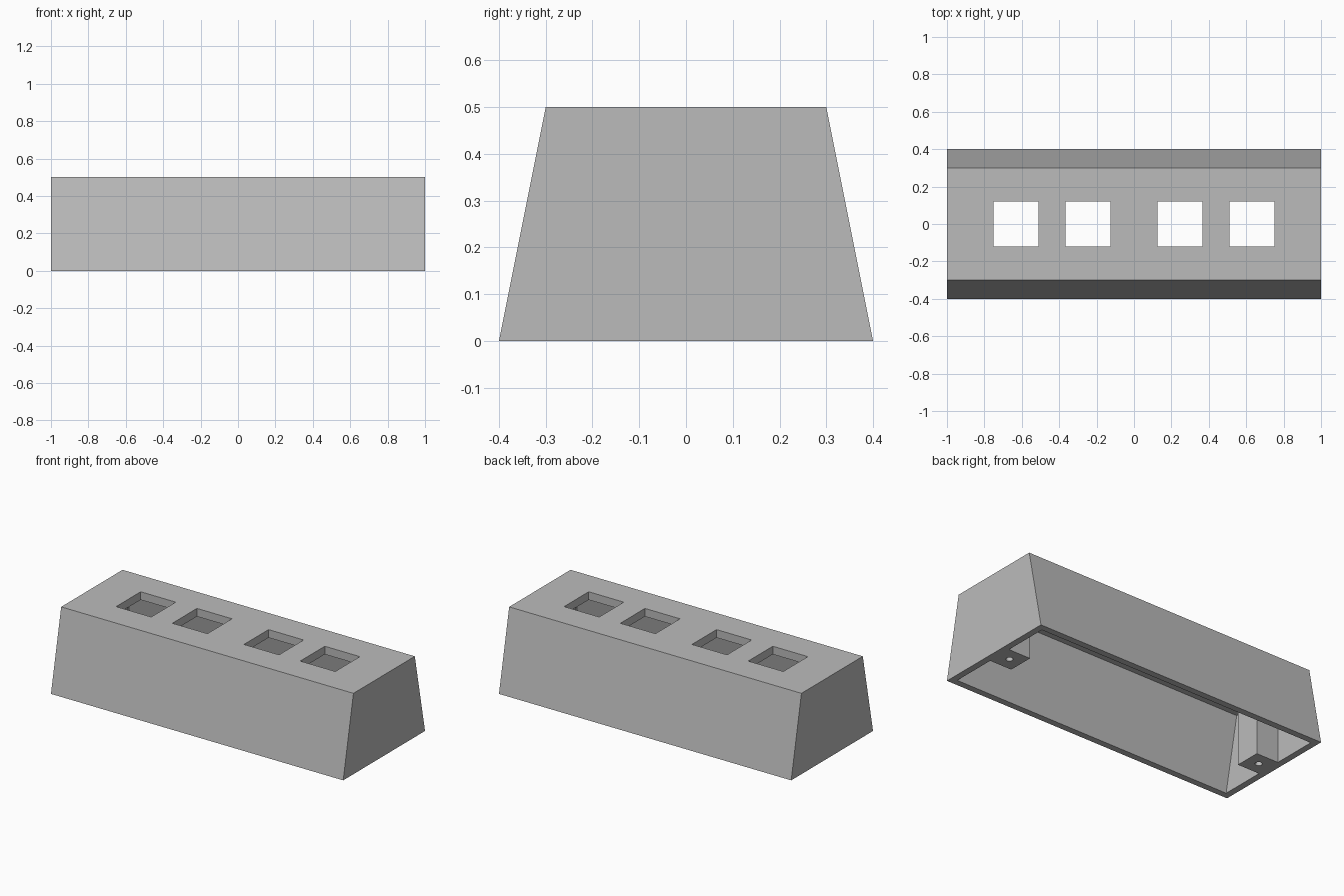
import bpy, bmesh

if "Cube" in bpy.data.objects:
    bpy.data.objects.remove(bpy.data.objects["Cube"])

grey = bpy.data.materials.new("plain grey")
grey.use_nodes = True
COLOUR = (0.5, 0.5, 0.5, 1)
grey.diffuse_color = COLOUR
grey.node_tree.nodes["Principled BSDF"].inputs["Base Color"].default_value = COLOUR


def finish(name, bm, helper=False):
    bmesh.ops.recalc_face_normals(bm, faces=bm.faces)
    mesh = bpy.data.meshes.new(name)
    bm.to_mesh(mesh)
    bm.free()
    mesh.materials.append(grey)
    obj = bpy.data.objects.new(name, mesh)
    bpy.context.collection.objects.link(obj)
    if helper:
        obj.hide_render = True
        obj.hide_viewport = True
        obj.display_type = 'WIRE'
    return obj


def prism(name, half_length, z0, y0, z1, y1, helper=False):
    """Trapezoid section swept along x."""
    bm = bmesh.new()
    section = [(-y0, z0), (y0, z0), (y1, z1), (-y1, z1)]
    face = bm.faces.new([bm.verts.new((-half_length, y, z)) for y, z in section])
    swept = bmesh.ops.extrude_face_region(bm, geom=[face])["geom"]
    verts = [v for v in swept if isinstance(v, bmesh.types.BMVert)]
    bmesh.ops.translate(bm, verts=verts, vec=(2 * half_length, 0, 0))
    return finish(name, bm, helper)


def box(name, centre, size, helper=False):
    bm = bmesh.new()
    bmesh.ops.create_cube(bm, size=1)
    bmesh.ops.scale(bm, vec=size, verts=bm.verts)
    bmesh.ops.translate(bm, vec=centre, verts=bm.verts)
    return finish(name, bm, helper)


def cut(target, cutter):
    mod = target.modifiers.new(cutter.name, 'BOOLEAN')
    mod.operation = 'DIFFERENCE'
    mod.solver = 'EXACT'
    mod.object = cutter


# Tapered housing, hollow and open underneath
WALL, CEILING = 0.04, 0.45
housing = prism("housing", 1, 0, 0.4, 0.5, 0.3)
cut(housing, prism("cavity_cutter", 1 - WALL, -0.1, 0.38, CEILING, 0.27, True))

# Four square openings in the top
for i, x in enumerate((-0.63, -0.245, 0.245, 0.63)):
    cut(housing, box(f"opening_cutter_{i + 1}", (x, 0, 0.5), (0.24, 0.24, 0.3), True))

# Screw posts against the end walls, with blind screw holes
for side, label in ((1, "left"), (-1, "right")):
    post = box(f"{label}_screw_post", (side * 0.885, 0, CEILING / 2), (0.15, 0.16, CEILING))
    bm = bmesh.new()
    bmesh.ops.create_cone(bm, cap_ends=True, segments=24, radius1=0.02, radius2=0.02, depth=0.4)
    bmesh.ops.translate(bm, vec=(side * 0.89, 0, 0), verts=bm.verts)
    cut(post, finish(f"{label}_screw_hole_cutter", bm, True))
